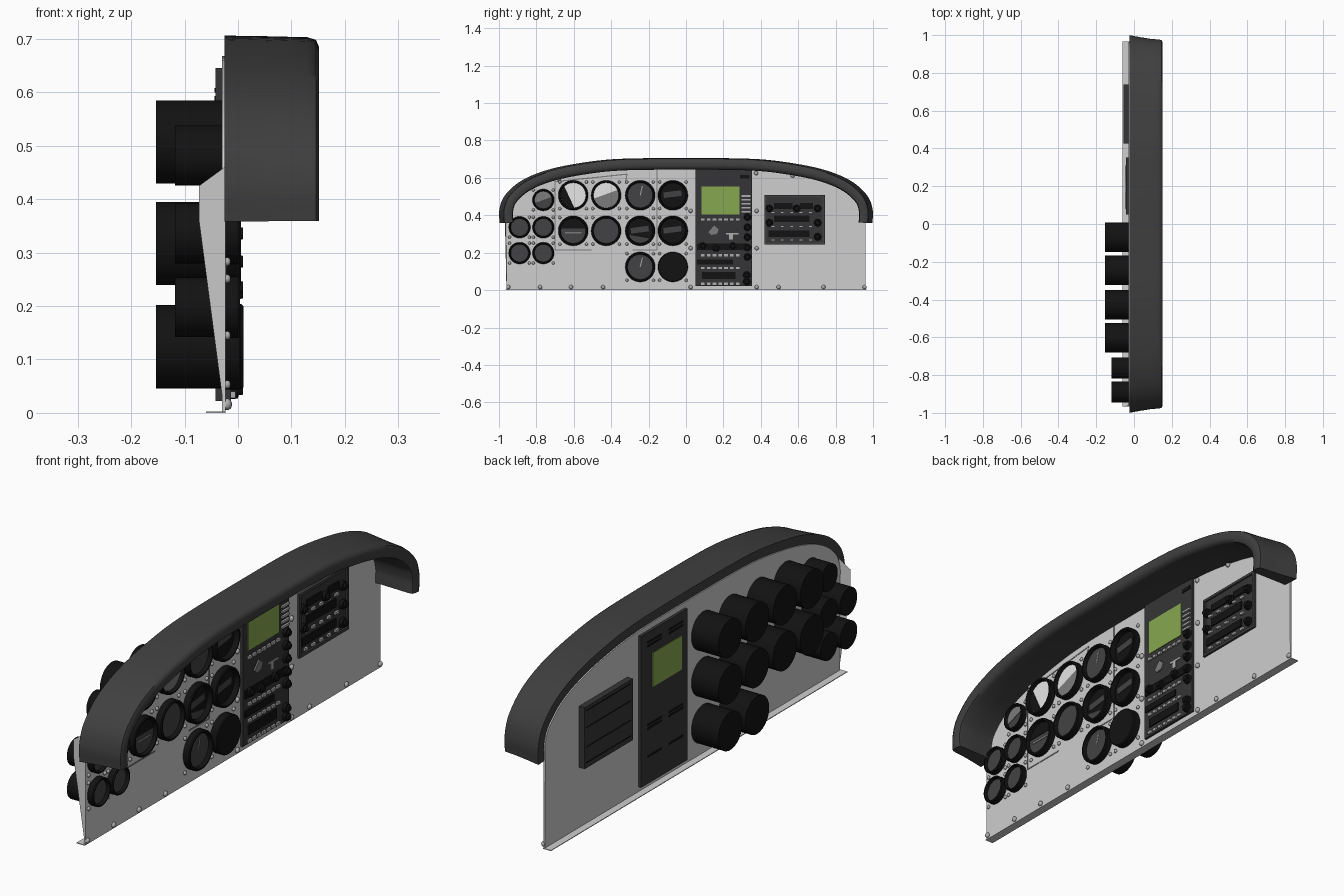
import bpy, bmesh, math
from mathutils import Matrix, Vector

if "Cube" in bpy.data.objects:
    bpy.data.objects.remove(bpy.data.objects["Cube"])


def material(name, r, g, b):
    m = bpy.data.materials.new(name)
    m.diffuse_color = (r, g, b, 1)
    m.use_nodes = True
    m.node_tree.nodes["Principled BSDF"].inputs["Base Color"].default_value = m.diffuse_color
    return m


PANEL = material("panel light grey", 0.62, 0.62, 0.62)
SHIELD = material("shield charcoal", 0.05, 0.05, 0.05)
BLACK = material("black", 0.006, 0.006, 0.006)
STACK = material("equipment dark grey", 0.036, 0.036, 0.038)
DIAL = material("dial grey", 0.055, 0.055, 0.058)
MID = material("mid grey", 0.2, 0.2, 0.2)
SILVER = material("silver", 0.42, 0.42, 0.42)
WHITE = material("white", 0.82, 0.82, 0.82)
GREEN = material("screen green", 0.24, 0.39, 0.08)


def finish(name, bm, mat, angle=35):
    bmesh.ops.recalc_face_normals(bm, faces=bm.faces)
    me = bpy.data.meshes.new(name)
    bm.to_mesh(me)
    bm.free()
    me.materials.append(mat)
    for p in me.polygons:
        p.use_smooth = True
    me.set_sharp_from_angle(angle=math.radians(angle))
    ob = bpy.data.objects.new(name, me)
    bpy.context.collection.objects.link(ob)
    return ob


def boxes(name, mat, items):
    """Each item: x0, x1, y0, y1, z0, z1."""
    bm = bmesh.new()
    for x0, x1, y0, y1, z0, z1 in items:
        m = Matrix.Translation(((x0 + x1) / 2, (y0 + y1) / 2, (z0 + z1) / 2))
        m = m @ Matrix.Diagonal((x1 - x0, y1 - y0, z1 - z0, 1))
        bmesh.ops.create_cube(bm, size=1, matrix=m)
    return finish(name, bm, mat)


def lathe(name, mat, spots, profile, n=40):
    """Revolve an (x, radius) profile about the x axis at each (y, z) spot."""
    bm = bmesh.new()
    for y, z in spots:
        rings = []
        for x, r in profile:
            rings.append([bm.verts.new((x, y + r * math.cos(2 * math.pi * i / n),
                                        z + r * math.sin(2 * math.pi * i / n))) for i in range(n)])
        for a, b in zip(rings, rings[1:]):
            for i in range(n):
                bm.faces.new((a[i], a[(i + 1) % n], b[(i + 1) % n], b[i]))
        bm.faces.new(rings[0])
        bm.faces.new(rings[-1])
    return finish(name, bm, mat)


def prism(name, mat, pts, x0, x1):
    """Extrude a (y, z) outline from x0 to x1."""
    bm = bmesh.new()
    f = bm.faces.new([bm.verts.new((x0, y, z)) for y, z in pts])
    new = bmesh.ops.extrude_face_region(bm, geom=[f])["geom"]
    bmesh.ops.translate(bm, vec=(x1 - x0, 0, 0), verts=[v for v in new if isinstance(v, bmesh.types.BMVert)])
    return finish(name, bm, mat)


def segment(name, mat, spot, r, a0, a1, x):
    """Thin circular segment used as painted dial area."""
    pts = [(spot[0] + r * math.cos(math.radians(a0 + (a1 - a0) * i / 20)),
            spot[1] + r * math.sin(math.radians(a0 + (a1 - a0) * i / 20))) for i in range(21)]
    return prism(name, mat, pts, x, x + 0.002)


def bar(name, mat, a, b, w, x):
    """Thin straight strip between two (y, z) points."""
    a, b = Vector(a), Vector(b)
    d = (b - a).normalized() * w / 2
    n = Vector((-d.y, d.x))
    return prism(name, mat, [a + n, b + n, b - n, a - n], x, x + 0.002)


# Arch outline, shared by glareshield and panel
half = [(0.997, 0.358), (0.998, 0.43), (0.968, 0.507), (0.88, 0.585), (0.74, 0.643), (0.555, 0.681), (0.35, 0.702)]
ctrl = [Vector(p) for p in half + [(0, 0.706)] + [(-y, z) for y, z in reversed(half)]]
ext = [2 * ctrl[0] - ctrl[1]] + ctrl + [2 * ctrl[-1] - ctrl[-2]]
path = []
for i in range(1, len(ext) - 2):
    p0, p1, p2, p3 = ext[i - 1:i + 3]
    for s in range(6):
        t = s / 6
        path.append(0.5 * (2 * p1 + (p2 - p0) * t + (2 * p0 - 5 * p1 + 4 * p2 - p3) * t * t
                           + (3 * p1 - p0 - 3 * p2 + p3) * t ** 3))
path.append(ctrl[-1])
normals = []
for i in range(len(path)):
    t = (path[min(i + 1, len(path) - 1)] - path[max(i - 1, 0)]).normalized()
    normals.append(Vector((-t.y, t.x)))

# Glareshield: section is x, inward offset, extra inward offset at the sides
section = [(-0.025, 0, 0), (0.03, 0.0005, 0.01), (0.09, 0.002, 0.018), (0.13, 0.003, 0.02), (0.146, 0.008, 0.018),
           (0.152, 0.022, 0.015), (0.152, 0.042, 0.015), (0.146, 0.056, 0.015), (0.13, 0.062, 0.012),
           (0.05, 0.062, 0.01), (-0.025, 0.06, 0.01)]
bm = bmesh.new()
rows = []
for p, n in zip(path, normals):
    row = []
    for x, d, e in section:
        q = p + n * (d + e * abs(n.x))
        row.append(bm.verts.new((x, q.x, q.y)))
    rows.append(row)
k = len(section)
for a, b in zip(rows, rows[1:]):
    for i in range(k):
        bm.faces.new((a[i], a[(i + 1) % k], b[(i + 1) % k], b[i]))
bm.faces.new(rows[0])
bm.faces.new(rows[-1])
finish("glareshield", bm, SHIELD, 50)

# Main panel, bottom flange and left end gusset
inner = [tuple(p + n * 0.038) for p, n in zip(path, normals)]
prism("main_panel", PANEL, [(0.96, 0.003)] + inner + [(-0.96, 0.003)], -0.03, -0.023)
boxes("bottom_flange", PANEL, [(-0.06, -0.023, -0.965, 0.965, 0, 0.003)])
bm = bmesh.new()
bm.faces.new([bm.verts.new((x, y, z)) for x, y, z in
              [(-0.026, -0.96, 0.003), (-0.073, -0.968, 0.36), (-0.073, -0.968, 0.425), (-0.025, -0.962, 0.46)]])
bmesh.ops.solidify(bm, geom=bm.faces[:], thickness=0.003)
finish("end_gusset", bm, PANEL)

# Seams of the flight instrument subpanel
for i, (a, b) in enumerate([((-0.7, 0.6), (-0.7, 0.215)), ((-0.7, 0.215), (-0.505, 0.215)),
                            ((-0.285, 0.215), (-0.155, 0.215)), ((-0.155, 0.215), (-0.155, 0.645)),
                            ((-0.7, 0.58), (-0.315, 0.62)), ((-0.315, 0.62), (-0.325, 0.57))]):
    bar(f"panel_seam_{i}", MID, a, b, 0.006, -0.0235)

# Gauges
cols = [-0.603, -0.427, -0.245, -0.07]
big = [(y, z) for z in (0.507, 0.317) for y in cols] + [(-0.245, 0.124), (-0.07, 0.124)]
small = [(-0.763, 0.482), (-0.89, 0.336), (-0.763, 0.336), (-0.89, 0.198), (-0.763, 0.198)]
lathe("large_gauge_bodies", BLACK, big, [(-0.153, 0.078), (-0.02, 0.078)])
lathe("small_gauge_bodies", BLACK, small, [(-0.118, 0.056), (-0.02, 0.056)])
lathe("large_bezels", BLACK, big[:-1], [(-0.024, 0.08), (0.002, 0.08), (0.006, 0.077), (0.006, 0.071),
                                        (-0.012, 0.067), (-0.016, 0.067)])
lathe("blank_gauge_cap", BLACK, big[-1:], [(-0.024, 0.08), (0.006, 0.08), (0.01, 0.076)])
lathe("small_bezels", BLACK, small, [(-0.024, 0.058), (0.0, 0.058), (0.004, 0.055), (0.004, 0.051),
                                     (-0.012, 0.047), (-0.016, 0.047)])
lathe("large_dials", DIAL, [big[i] for i in (2, 4, 5, 8)], [(-0.014, 0.067), (-0.010, 0.067)])
lathe("attitude_dials", WHITE, big[:2], [(-0.014, 0.068), (-0.010, 0.068)])
lathe("small_dials", DIAL, small, [(-0.014, 0.047), (-0.010, 0.047)])
segment("attitude_ground", BLACK, big[0], 0.067, 135, 275, -0.010)
segment("horizon_ground", MID, big[1], 0.067, 195, 385, -0.010)
segment("turn_dial_shade", BLACK, big[4], 0.066, 10, 170, -0.010)
segment("compass_shade", DIAL, big[6], 0.064, 200, 320, -0.013)
for i in (3, 6, 7):
    bar(f"dial_mark_{i}", DIAL, (big[i][0] - 0.05, big[i][1]), (big[i][0] + 0.045, big[i][1] + 0.012), 0.03, -0.012)
bar("wing_symbol", MID, (big[4][0] - 0.045, big[4][1] - 0.01), (big[4][0] + 0.045, big[4][1] - 0.01), 0.01, -0.008)
for i in (2, 8):
    bar(f"needle_{i}", SILVER, big[i], (big[i][0] + 0.012, big[i][1] + 0.05), 0.005, -0.009)
segment("small_dial_shade", MID, small[0], 0.046, 20, 200, -0.010)

# Centre avionics stack
boxes("centre_stack", STACK, [(-0.042, -0.013, 0.05, 0.352, 0.022, 0.645)])
boxes("map_screen", GREEN, [(-0.014, -0.010, 0.082, 0.285, 0.405, 0.555), (-0.0445, -0.04, 0.09, 0.28, 0.41, 0.55)])
boxes("stack_displays", BLACK, [(-0.014, -0.008, 0.06, 0.25, 0.138, 0.165), (-0.014, -0.008, 0.085, 0.265, 0.06, 0.098),
                                (-0.014, -0.008, 0.06, 0.33, 0.215, 0.25), (-0.014, -0.010, 0.29, 0.34, 0.598, 0.615)])
boxes("rear_vents", BLACK, [(-0.044, -0.04, y, y + 0.09, z, z + 0.008) for y in (0.08, 0.22)
                            for z in (0.6, 0.585, 0.26, 0.245, 0.13)])
boxes("stack_keys", SILVER, [(-0.014, -0.005, 0.08 + i * 0.031, 0.1 + i * 0.031, z, z + 0.012)
                             for z in (0.372, 0.18, 0.112, 0.028) for i in range(7)]
      + [(-0.014, -0.005, 0.298, 0.345, 0.415 + i * 0.021, 0.424 + i * 0.021) for i in range(5)])
prism("cursor_pad", MID, [(0.12, 0.31), (0.15, 0.345), (0.175, 0.325), (0.165, 0.3), (0.135, 0.295)], -0.014, -0.007)
boxes("selector_label", SILVER, [(-0.014, -0.010, 0.215, 0.28, 0.298, 0.306), (-0.014, -0.010, 0.23, 0.25, 0.27, 0.298)])
knob = [(-0.018, 0.02), (0.0, 0.018), (0.001, 0.012), (0.009, 0.011)]
lathe("stack_knobs", BLACK, [(0.328, z) for z in (0.39, 0.336, 0.283, 0.228, 0.178)]
      + [(0.09, 0.235), (0.16, 0.225), (0.25, 0.235), (0.325, 0.08), (0.325, 0.045)], knob, 20)

# Right radio with frame, back box and controls
boxes("radio_box", STACK, [(-0.055, -0.02, 0.425, 0.738, 0.25, 0.503)])
boxes("radio_frame", SHIELD, [(-0.024, -0.013, 0.42, 0.742, 0.497, 0.508), (-0.024, -0.013, 0.42, 0.742, 0.244, 0.255),
                              (-0.024, -0.013, 0.42, 0.431, 0.244, 0.508), (-0.024, -0.013, 0.731, 0.742, 0.244, 0.508)])
boxes("radio_rear_slots", BLACK, [(-0.0565, -0.05, 0.44, 0.725, z, z + 0.004) for z in (0.27, 0.335, 0.415, 0.485)])
boxes("radio_displays", BLACK, [(-0.022, -0.014, 0.47, 0.57, 0.435, 0.465), (-0.022, -0.014, 0.61, 0.68, 0.435, 0.465),
                                (-0.022, -0.014, 0.47, 0.66, 0.365, 0.4), (-0.022, -0.014, 0.44, 0.66, 0.285, 0.318)])
boxes("radio_keys", SILVER, [(-0.022, -0.011, 0.455 + i * 0.05, 0.475 + i * 0.05, z, z + 0.011)
                             for z in (0.41, 0.335, 0.262) for i in range(5)])
lathe("radio_knobs", BLACK, [(0.704, z) for z in (0.437, 0.36, 0.285)] + [(0.445, 0.437), (0.445, 0.36), (0.592, 0.437)],
      [(-0.022, 0.02), (-0.006, 0.018), (-0.005, 0.012), (0.003, 0.011)], 20)


# Screws: panel edge fasteners and four around each gauge
def screws(name, spots, r):
    bm = bmesh.new()
    for y, z in spots:
        m = Matrix.Translation((-0.02, y, z)) @ Matrix.Diagonal((0.8, 1, 1, 1))
        bmesh.ops.create_uvsphere(bm, u_segments=12, v_segments=8, radius=r, matrix=m)
    finish(name, bm, SILVER, 60)


screws("panel_screws", [(y, 0.016) for y in (-0.95, -0.78, -0.615, -0.443, 0.025, 0.378, 0.495, 0.735, 0.955)]
       + [(y, z) for y in (0.025, 0.378) for z in (0.224, 0.424)]
       + [(0.375, 0.625), (0.57, 0.612), (0.762, 0.58), (-0.68, 0.595)], 0.011)
screws("gauge_screws", [(y + s * o, z + t * o) for group, o in ((big, 0.071), (small, 0.053))
                        for y, z in group for s in (-1, 1) for t in (-1, 1)], 0.008)
